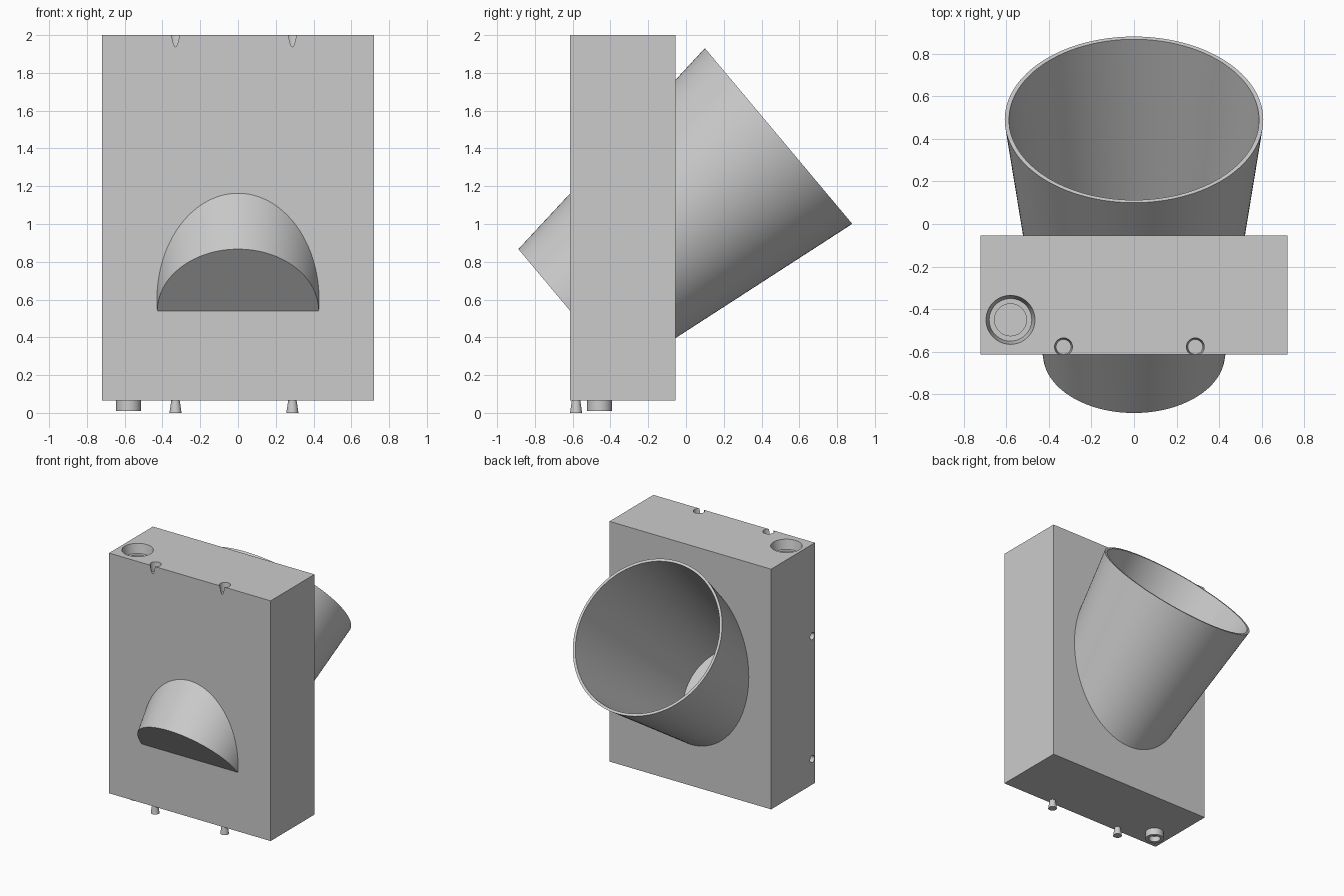
import bpy, bmesh
from math import radians, tan, sin, cos, pi
from mathutils import Matrix

cube = bpy.data.objects.get("Cube")
if cube:
    bpy.data.objects.remove(cube, do_unlink=True)

grey = bpy.data.materials.new("plain grey")
grey.use_nodes = True
grey.diffuse_color = (0.6, 0.6, 0.6, 1)
for node in grey.node_tree.nodes:
    if node.type == "BSDF_PRINCIPLED":
        node.inputs["Base Color"].default_value = grey.diffuse_color


def finish(name, bm):
    bmesh.ops.recalc_face_normals(bm, faces=bm.faces)
    mesh = bpy.data.meshes.new(name)
    bm.to_mesh(mesh)
    bm.free()
    mesh.materials.append(grey)
    obj = bpy.data.objects.new(name, mesh)
    bpy.context.collection.objects.link(obj)
    return obj


def lathe(name, profile, matrix, sides=48):
    """Turn (radius, height) points around z, cap both ends, then place."""
    bm = bmesh.new()
    turns = [2 * pi * i / sides for i in range(sides)]
    rings = [[bm.verts.new((r * cos(a), r * sin(a), h)) for a in turns]
             for r, h in profile]
    for low, high in zip(rings, rings[1:]):
        for i in range(sides):
            j = (i + 1) % sides
            bm.faces.new((low[i], low[j], high[j], high[i]))
    bm.faces.new(rings[0])
    bm.faces.new(rings[-1])
    bm.transform(matrix)
    return finish(name, bm)


def select_only(obj):
    bpy.ops.object.select_all(action="DESELECT")
    bpy.context.view_layer.objects.active = obj
    obj.select_set(True)


def smooth(obj):
    select_only(obj)
    bpy.ops.object.shade_smooth_by_angle(angle=radians(30))


def cut(target, cutter):
    cutter.hide_render = True
    select_only(target)
    mod = target.modifiers.new("cut", "BOOLEAN")
    mod.operation = "DIFFERENCE"
    mod.solver = "EXACT"
    mod.object = cutter
    bpy.ops.object.modifier_apply(modifier=mod.name)
    bpy.data.objects.remove(cutter, do_unlink=True)


def at(x, y, z):
    return Matrix.Translation((x, y, z))


LEFT, FRONT, BACK, BASE, TOP = -0.72, -0.613, -0.055, 0.065, 2.0

# Main block
bm = bmesh.new()
bmesh.ops.create_cube(bm, size=1)
bm.transform(at(0, (FRONT + BACK) / 2, (BASE + TOP) / 2)
             @ Matrix.Diagonal((-2 * LEFT, BACK - FRONT, TOP - BASE, 1)))
block = finish("block", bm)

# Tapered, hollow tube closed at its lower front end
length, wall, small, large = 1.44, 0.02, 0.427, 0.607
tilt = at(0, FRONT, 0.54) @ Matrix.Rotation(radians(-50), 4, "X")
tube = lathe("tapered_tube", [(small, 0), (large, length), (large - wall, length),
                              (small - wall, wall)], tilt, 128)
half = wall / 2
cut(block, lathe("tube_cutter", [(small - half, half), (large - half, length)], tilt, 128))

# Large stepped socket in the top
cut(block, lathe("socket_cutter", [(0.075, -0.09), (0.075, -0.075), (0.1, -0.075),
                                   (0.115, 0), (0.115, 0.05)], at(-0.58, -0.45, TOP)))

# Small tapered sockets in the top, open to the front, with pegs below them
for side, x in (("right", -0.331), ("left", 0.288)):
    cut(block, lathe("slot_cutter", [(0.035, -0.073), (0.042, 0), (0.047, 0.05)],
                     at(x, -0.577, TOP)))
    smooth(lathe(side + "_peg", [(0.032, 0), (0.021, BASE + 0.01)], at(x, -0.582, 0)))

# Round holes in the right side
for z in (0.27, 1.26):
    cut(block, lathe("side_hole_cutter", [(0.028, -0.05), (0.028, 0.07)],
                     at(LEFT, -0.58, z) @ Matrix.Rotation(radians(90), 4, "Y")))

# Hollow round foot
smooth(lathe("hollow_foot", [(0.066, BASE + 0.01), (0.066, 0.011), (0.042, 0.011),
                             (0.042, 0.055)], at(-0.579, -0.457, 0)))

smooth(block)
smooth(tube)
